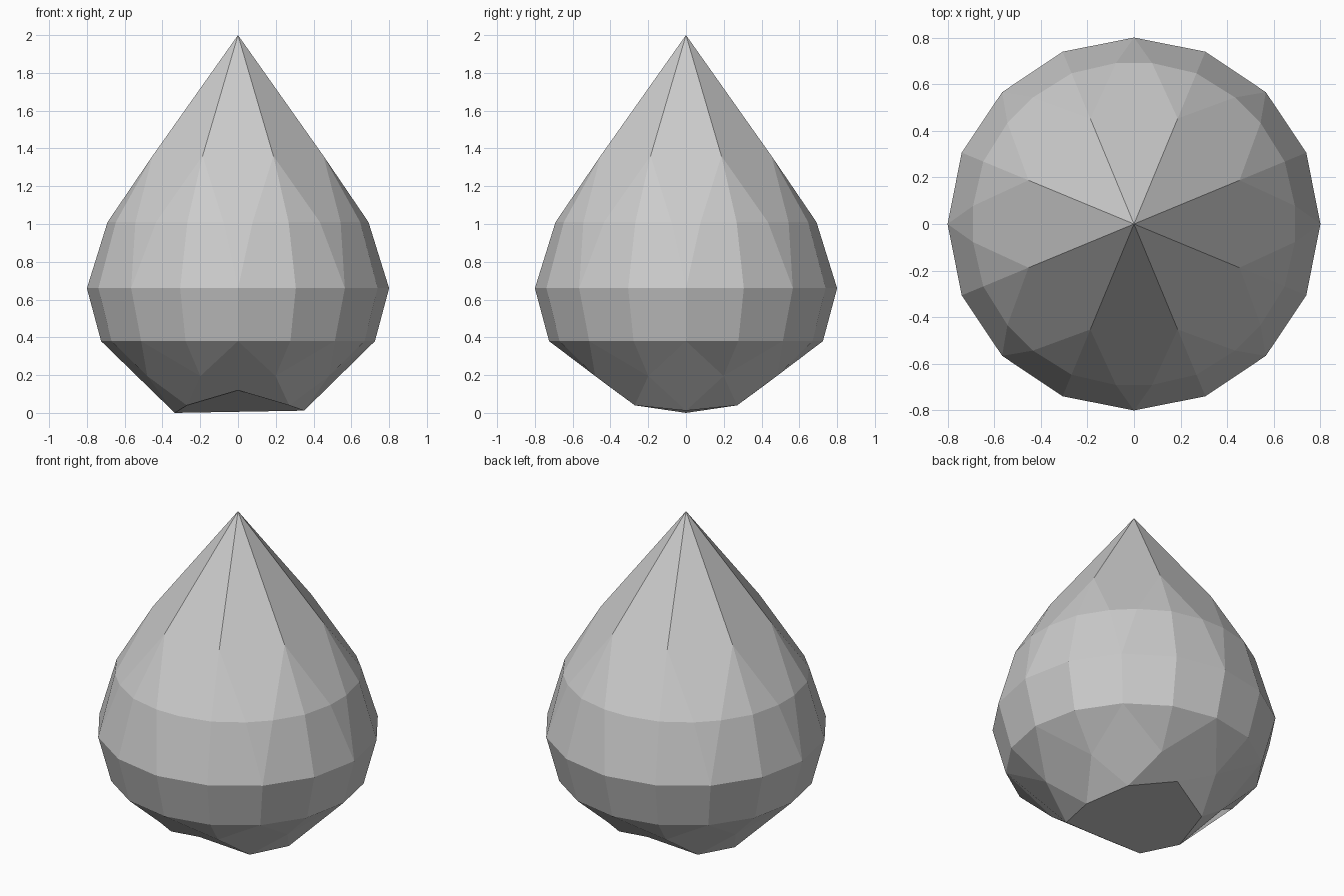
import bpy, bmesh
from math import cos, sin, radians

if "Cube" in bpy.data.objects:
    bpy.data.objects.remove(bpy.data.objects["Cube"])

bm = bmesh.new()


def point(r, deg, z):
    a = radians(deg)
    return bm.verts.new((r * cos(a), r * sin(a), z))


# Rings of the faceted drop, from the tip down
N = 8
STEP = 45
W = 6.4                                                           # half width of the crown kites
apex = bm.verts.new((0, 0, 2))
crown = [point(0.49, STEP * k + 22.5, 1.36) for k in range(N)]
sh_lo = [point(0.695, STEP * k - W, 1.01) for k in range(N)]      # shoulder ring
sh_hi = [point(0.695, STEP * k + W, 1.01) for k in range(N)]
sh_mid = [point(0.70, STEP * k + 22.5, 1.01) for k in range(N)]
girdle = [point(0.80, 22.5 * k, 0.66) for k in range(2 * N)]
belt = [point(0.725, 22.5 * k, 0.38) for k in range(2 * N)]
under = [point(0.52, STEP * k + 22.5, 0.195) for k in range(N)]

# Uneven base: sides dip to the ground, front and back arch upward
base_shape = {0: (0.35, 0.012), 4: (0.335, 0.0), 2: (0.38, 0.12), 6: (0.38, 0.12)}
base = []
for k in range(N):
    r, z = base_shape.get(k, (0.383, 0.04))
    base.append(point(r, STEP * k, z))

for k in range(N):
    n, p = (k + 1) % N, k - 1
    g0, g1, g2 = 2 * k, 2 * k + 1, (2 * k + 2) % (2 * N)
    faces = [
        # crown kite and the triangles beside each crease
        (apex, crown[p], sh_lo[k], sh_hi[k], crown[k]),
        (crown[k], sh_hi[k], sh_mid[k]),
        (crown[k], sh_mid[k], sh_lo[n]),
        # shoulder to girdle
        (sh_lo[k], girdle[g0], sh_hi[k]),
        (sh_hi[k], girdle[g0], girdle[g1], sh_mid[k]),
        (sh_mid[k], girdle[g1], girdle[g2], sh_lo[n]),
        # girdle to belt
        (girdle[g0], belt[g0], belt[g1], girdle[g1]),
        (girdle[g1], belt[g1], belt[g2], girdle[g2]),
        # underside triangles and kites
        (belt[g0], under[k], belt[g1]),
        (belt[g1], under[k], belt[g2]),
        (belt[g0], under[p], base[k], under[k]),
        (under[k], base[k], base[n]),
    ]
    for f in faces:
        bm.faces.new(f)
bm.faces.new(base[::-1])
bmesh.ops.recalc_face_normals(bm, faces=bm.faces)

mesh = bpy.data.meshes.new("faceted_drop")
bm.to_mesh(mesh)
bm.free()
bpy.context.collection.objects.link(bpy.data.objects.new("faceted_drop", mesh))
